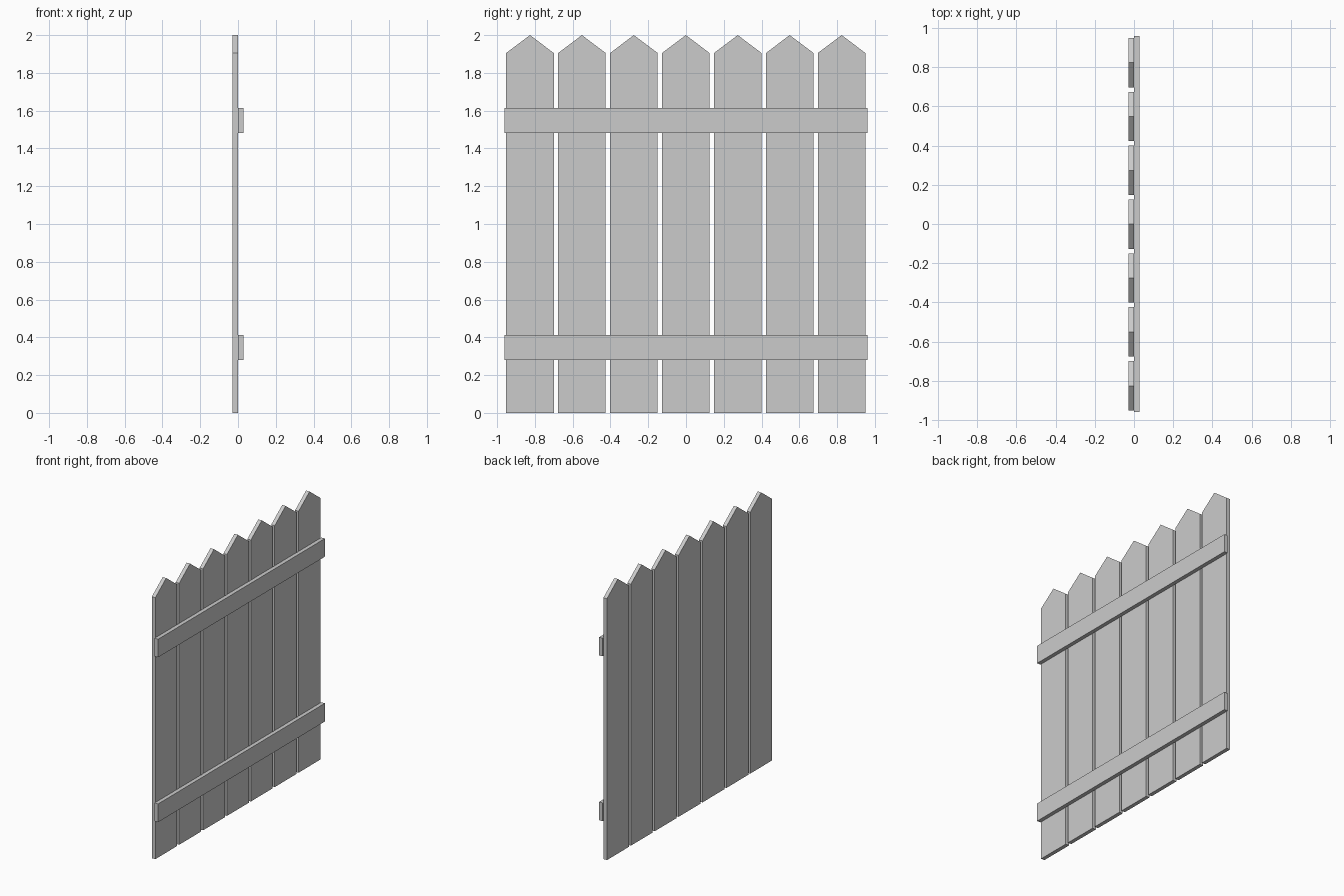
import bpy

if "Cube" in bpy.data.objects:
    bpy.data.objects.remove(bpy.data.objects["Cube"])

THICK = 0.028
PITCH = 0.275
HALF_W = 0.126


def extrude_profile(name, profile, x0, x1):
    """Solid made from a (y, z) outline extruded along x."""
    n = len(profile)
    verts = [(x, y, z) for x in (x0, x1) for y, z in profile]
    faces = [tuple(reversed(range(n))), tuple(range(n, 2 * n))]
    faces += [(i, (i + 1) % n, n + (i + 1) % n, n + i) for i in range(n)]
    mesh = bpy.data.meshes.new(name)
    mesh.from_pydata(verts, [], faces)
    obj = bpy.data.objects.new(name, mesh)
    bpy.context.collection.objects.link(obj)
    return obj


# Seven pointed pickets
for i in range(7):
    c = (i - 3) * PITCH - 0.001
    a, b = c - HALF_W, c + HALF_W
    outline = [(a, 0), (b, 0), (b, 1.905), (c, 2.0), (a, 1.905)]
    extrude_profile(f"picket_{i + 1}", outline, -THICK, 0)

# Two horizontal rails on the +x side
for name, z0, z1 in (("lower_rail", 0.28, 0.413), ("upper_rail", 1.481, 1.613)):
    outline = [(-0.96, z0), (0.96, z0), (0.96, z1), (-0.96, z1)]
    extrude_profile(name, outline, 0, THICK)
